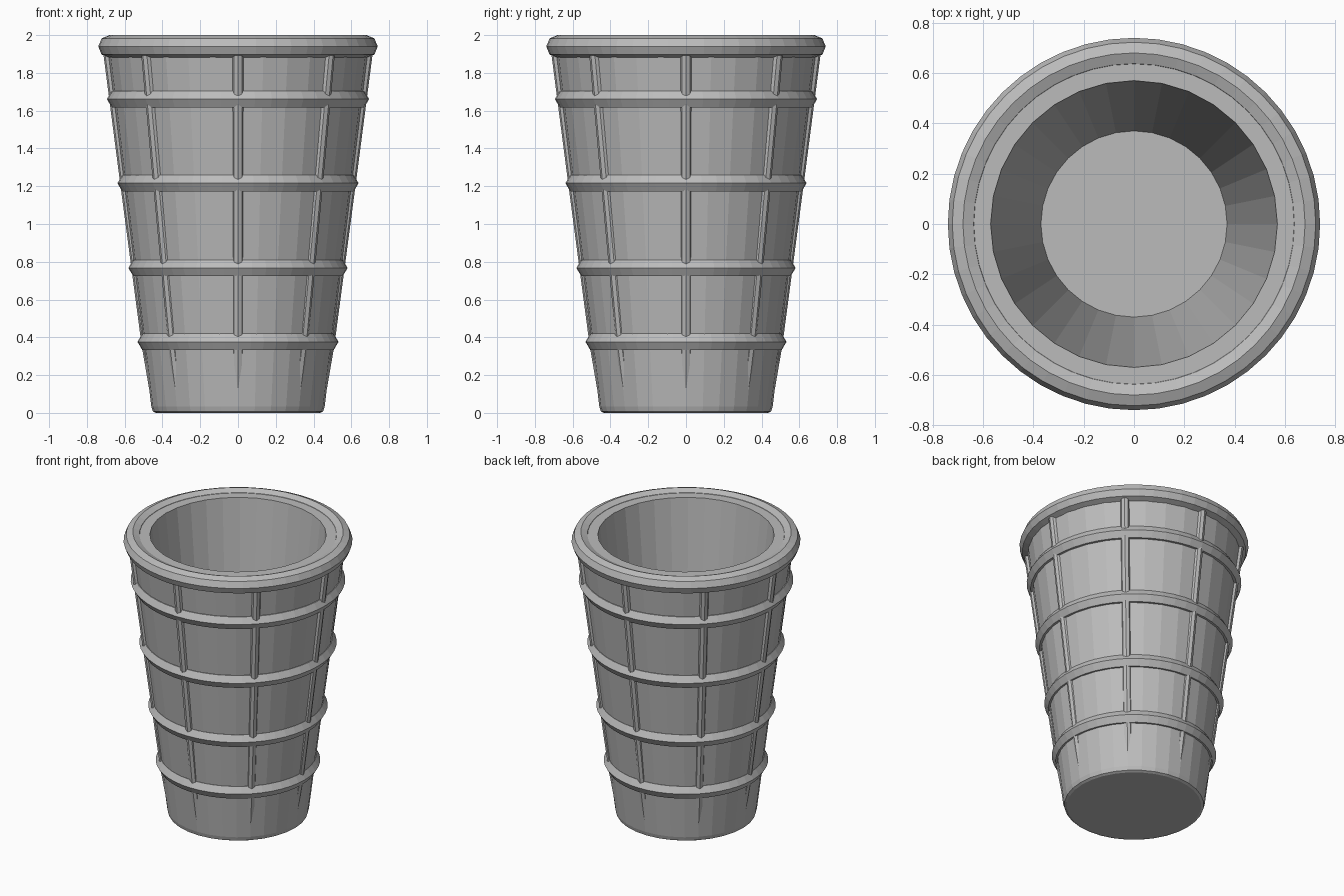
import bpy, bmesh, math
from mathutils import Vector

if "Cube" in bpy.data.objects:
    bpy.data.objects.remove(bpy.data.objects["Cube"])

grey = bpy.data.materials.new("plain_grey")
grey.diffuse_color = (0.5, 0.5, 0.5, 1)
grey.use_nodes = True
grey.node_tree.nodes["Principled BSDF"].inputs["Base Color"].default_value = grey.diffuse_color


def finish(bm, name):
    bmesh.ops.recalc_face_normals(bm, faces=bm.faces[:])
    me = bpy.data.meshes.new(name)
    bm.to_mesh(me)
    bm.free()
    me.materials.append(grey)
    ob = bpy.data.objects.new(name, me)
    bpy.context.collection.objects.link(ob)
    return ob


def lathe(name, profile, segs, closed=False):
    """Revolve (radius, z) points; an open profile gets flat end caps."""
    bm = bmesh.new()
    rings = [[bm.verts.new((r * math.cos(2 * math.pi * i / segs),
                            r * math.sin(2 * math.pi * i / segs), z))
              for i in range(segs)] for r, z in profile]
    pairs = list(zip(rings, rings[1:]))
    if closed:
        pairs.append((rings[-1], rings[0]))
    else:
        bm.faces.new(rings[0])
        bm.faces.new(rings[-1])
    for a, b in pairs:
        for i in range(segs):
            j = (i + 1) % segs
            bm.faces.new((a[i], a[j], b[j], b[i]))
    return finish(bm, name)


def ring(name, major, minor, z, sides, segs=48):
    pts = [(major + minor * math.cos(2 * math.pi * k / sides),
            z + minor * math.sin(2 * math.pi * k / sides)) for k in range(sides)]
    return lathe(name, pts, segs, closed=True)


def wall(z):
    return 0.454 + 0.1236 * z


# tapered cup: outside, flat lip, inside wall and floor
lathe("cup_body", [(0.435, 0), (0.451, 0.008), (0.459, 0.035), (wall(1.98), 1.98),
                   (0.57, 1.98), (0.37, 0.12)], 32)

# rolled rim and four hoops
ring("rim", 0.68, 0.06, 1.94, 8)
for n, (r, z) in enumerate([(0.482, 0.376), (0.53, 0.767), (0.588, 1.216), (0.644, 1.661)]):
    ring(f"hoop_{n + 1}", r, 0.05, z, 6)

# eight upright ribs that sink into the wall near the base
RAD, SIDES = 0.03, 8
path = [(0.07, -0.002), (0.35, 0.012), (1.25, 0.02), (1.92, 0.024)]
for n in range(8):
    a = n * math.pi / 4
    out = Vector((math.cos(a), math.sin(a), 0))
    side = Vector((-math.sin(a), math.cos(a), 0))
    bm = bmesh.new()
    rows = []
    for z, proud in path:
        c = out * (wall(z) + proud - RAD) + Vector((0, 0, z))
        rows.append([bm.verts.new(c + RAD * (out * math.cos(t) + side * math.sin(t)))
                     for t in (2 * math.pi * k / SIDES for k in range(SIDES))])
    bm.faces.new(rows[0])
    bm.faces.new(rows[-1])
    for p, q in zip(rows, rows[1:]):
        for k in range(SIDES):
            m = (k + 1) % SIDES
            bm.faces.new((p[k], p[m], q[m], q[k]))
    finish(bm, f"rib_{n + 1}")
